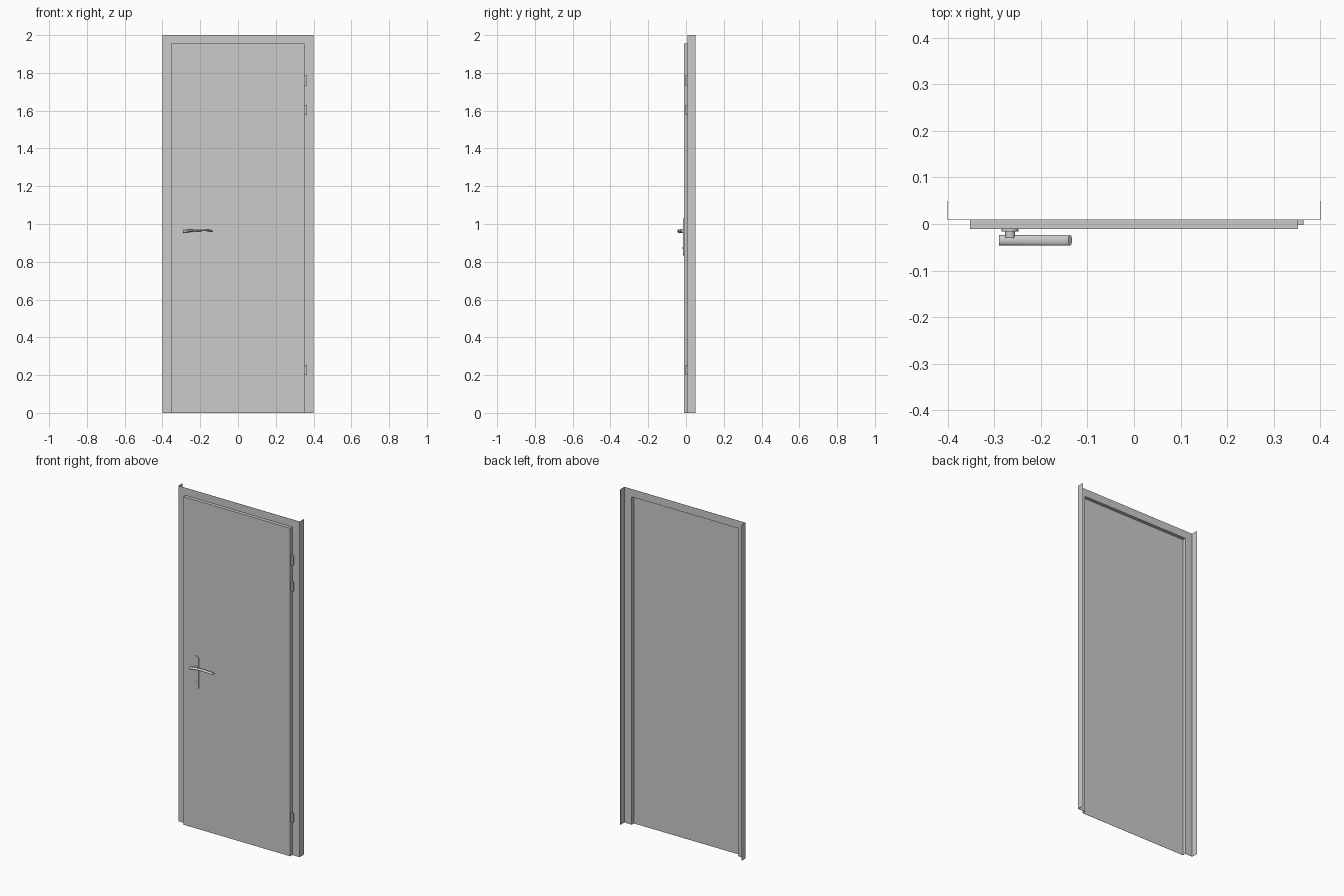
import bpy, bmesh, math

cube = bpy.data.objects.get("Cube")
if cube:
    bpy.data.objects.remove(cube, do_unlink=True)

# Single painted grey
grey = bpy.data.materials.new("light_grey")
grey.use_nodes = True
colour = (0.6, 0.6, 0.6, 1)
grey.diffuse_color = colour
grey.node_tree.nodes["Principled BSDF"].inputs["Base Color"].default_value = colour


def finish(name, bm, smooth=False):
    bmesh.ops.recalc_face_normals(bm, faces=bm.faces)
    mesh = bpy.data.meshes.new(name)
    bm.to_mesh(mesh)
    bm.free()
    mesh.materials.append(grey)
    obj = bpy.data.objects.new(name, mesh)
    bpy.context.collection.objects.link(obj)
    if smooth:
        bpy.ops.object.select_all(action='DESELECT')
        obj.select_set(True)
        bpy.context.view_layer.objects.active = obj
        bpy.ops.object.shade_smooth_by_angle(angle=math.radians(35))
    return obj


def add_box(bm, low, high):
    verts = bmesh.ops.create_cube(bm, size=1)["verts"]
    for v in verts:
        v.co = [a + (c + 0.5) * (b - a) for c, a, b in zip(v.co, low, high)]


def loft(name, rings, smooth=True):
    """Skin a list of closed rings and cap both ends."""
    bm = bmesh.new()
    loops = [[bm.verts.new(p) for p in ring] for ring in rings]
    n = len(loops[0])
    for a, b in zip(loops, loops[1:]):
        for i in range(n):
            j = (i + 1) % n
            bm.faces.new((a[i], a[j], b[j], b[i]))
    bm.faces.new(loops[0])
    bm.faces.new(loops[-1])
    return finish(name, bm, smooth)


def disc_rings(x, z, radius, y_back, y_front, n=24):
    angles = [math.tau * i / n for i in range(n)]
    return [[(x + radius * math.cos(a), y, z + radius * math.sin(a)) for a in angles]
            for y in (y_back, y_front)]


W, H = 0.40, 2.0           # frame half width and height
LW, LH = 0.352, 1.955      # leaf half width and height
FRONT, BACK, REAR = -0.011, 0.009, 0.049
T = 0.001                  # sheet thickness

# Frame: sheet face round the opening, with a return flange on each side
bm = bmesh.new()
add_box(bm, (-W, BACK, LH), (W, BACK + T, H))
for s in (-1, 1):
    xs = sorted((s * LW, s * W))
    add_box(bm, (xs[0], BACK, 0), (xs[1], BACK + T, LH))
    xs = sorted((s * (W - T), s * W))
    add_box(bm, (xs[0], BACK, 0), (xs[1], REAR, H))
finish("door_frame", bm)

# Leaf: front panel with folded sides and top, open at the back
bm = bmesh.new()
add_box(bm, (-LW, FRONT, 0), (LW, FRONT + T, LH))
add_box(bm, (-LW, FRONT, LH - T), (LW, BACK + T, LH))
for s in (-1, 1):
    xs = sorted((s * (LW - T), s * LW))
    add_box(bm, (xs[0], FRONT, 0), (xs[1], BACK + T, LH))
finish("door_leaf", bm)

# Hinges on the left edge
for name, z in (("lower", 0.227), ("middle", 1.604), ("upper", 1.76)):
    bm = bmesh.new()
    add_box(bm, (LW, -0.002, z - 0.027), (0.364, BACK, z + 0.027))
    finish(name + "_hinge", bm)

# Handle plate with rounded ends
HX, R = -0.266, 0.018
outline = []
for centre, start in ((1.03 - R, 0), (0.832 + R, math.pi)):
    for i in range(13):
        a = start + math.pi * i / 12
        outline.append((HX + R * math.cos(a), centre + R * math.sin(a)))
loft("handle_plate", [[(x, y, z) for x, z in outline] for y in (FRONT, -0.016)])

# Keyhole cover and handle stem
loft("keyhole_cover", disc_rings(HX, 0.873, 0.005, -0.016, -0.018))
loft("handle_stem", disc_rings(HX, 0.963, 0.0105, -0.016, -0.03))

# Lever: gently bowed, tapering bar with an oval section
rings = []
for i in range(9):
    t = i / 8
    x = -0.29 + 0.153 * t
    z = 0.960 + 0.005 * t + 0.004 * math.sin(math.pi * t)
    half = 0.0072 - 0.0032 * t
    lean = 0.004 * t ** 4
    ring = []
    for k in range(20):
        a = math.tau * k / 20
        ring.append((x - lean * math.sin(a), -0.035 + 0.011 * math.cos(a),
                     z + half * math.sin(a)))
    rings.append(ring)
loft("handle_lever", rings)
